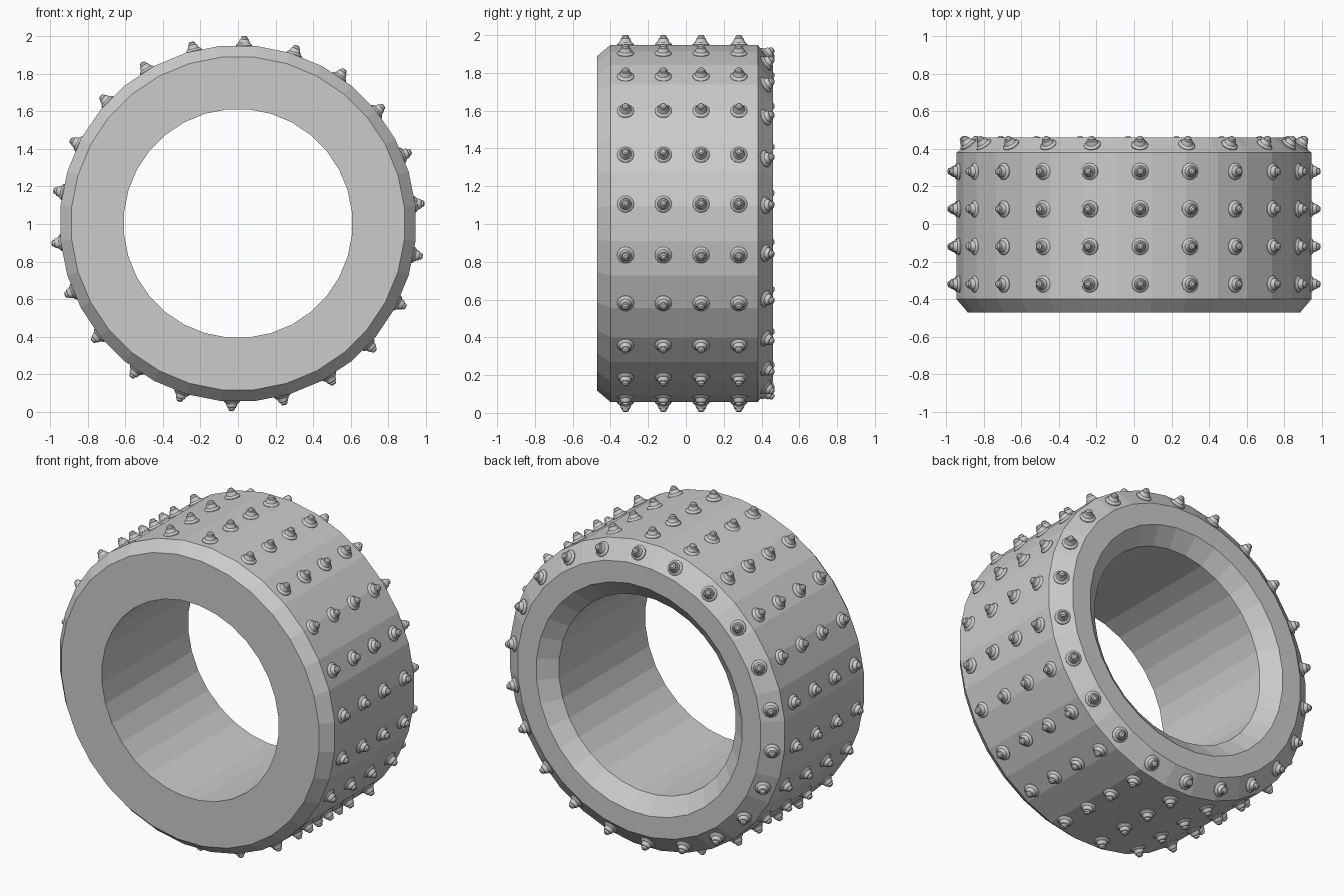
import bpy, bmesh, math
from mathutils import Vector, Matrix

if "Cube" in bpy.data.objects:
    bpy.data.objects.remove(bpy.data.objects["Cube"])

CENTER_Z = 1.003
SEGS = 32        # facets around the ring
STUDS = 22       # studs per row
START = math.radians(6.2)


def make_object(name, bm):
    bmesh.ops.recalc_face_normals(bm, faces=bm.faces)
    mesh = bpy.data.meshes.new(name)
    bm.to_mesh(mesh)
    bm.free()
    ob = bpy.data.objects.new(name, mesh)
    bpy.context.collection.objects.link(ob)
    return ob


def bridge(bm, a, b):
    n = len(a)
    for i in range(n):
        j = (i + 1) % n
        bm.faces.new((a[i], a[j], b[j], b[i]))


# Ring body: closed (radius, y) profile swept around the y axis
profile = [(0.61, -0.47), (0.89, -0.47), (0.95, -0.40), (0.95, 0.38),
           (0.84, 0.46), (0.71, 0.46), (0.61, 0.38)]
bm = bmesh.new()
rings = []
for r, y in profile:
    angles = [2 * math.pi * (i + 0.5) / SEGS for i in range(SEGS)]
    rings.append([bm.verts.new((r * math.cos(a), y, CENTER_Z + r * math.sin(a)))
                  for a in angles])
for k in range(len(rings)):
    bridge(bm, rings[k], rings[(k + 1) % len(rings)])
make_object("tread_ring", bm)

# Stud: flange, tapered body and rounded tip as (radius, height)
stud_profile = [(0.045, -0.012), (0.045, 0.004), (0.037, 0.013), (0.032, 0.015),
                (0.024, 0.036), (0.019, 0.038), (0.017, 0.048), (0.009, 0.054)]


def add_stud(bm, pos, normal, sides=14):
    mat = Matrix.Translation(pos) @ normal.to_track_quat('Z', 'Y').to_matrix().to_4x4()
    loops = []
    for r, h in stud_profile:
        loops.append([bm.verts.new(mat @ Vector((r * math.cos(t), r * math.sin(t), h)))
                      for t in [2 * math.pi * i / sides for i in range(sides)]])
    for a, b in zip(loops, loops[1:]):
        bridge(bm, a, b)
    bm.faces.new(loops[-1])
    bm.faces.new(loops[0][::-1])


def stud_row(name, radius, y, n_rad, n_y):
    bm = bmesh.new()
    for i in range(STUDS):
        a = START + 2 * math.pi * i / STUDS
        out = Vector((math.cos(a), 0, math.sin(a)))
        pos = out * radius + Vector((0, y, CENTER_Z))
        add_stud(bm, pos, (out * n_rad + Vector((0, n_y, 0))).normalized())
    ob = make_object(name, bm)
    bpy.ops.object.select_all(action='DESELECT')
    ob.select_set(True)
    bpy.context.view_layer.objects.active = ob
    bpy.ops.object.shade_smooth_by_angle(angle=math.radians(30))


# Four rows on the tread, one row on the back chamfer
for k in range(4):
    stud_row(f"tread_studs_{k + 1}", 0.945, -0.32 + 0.2 * k, 1, 0)
stud_row("back_chamfer_studs", 0.892, 0.42, 0.59, 0.81)
